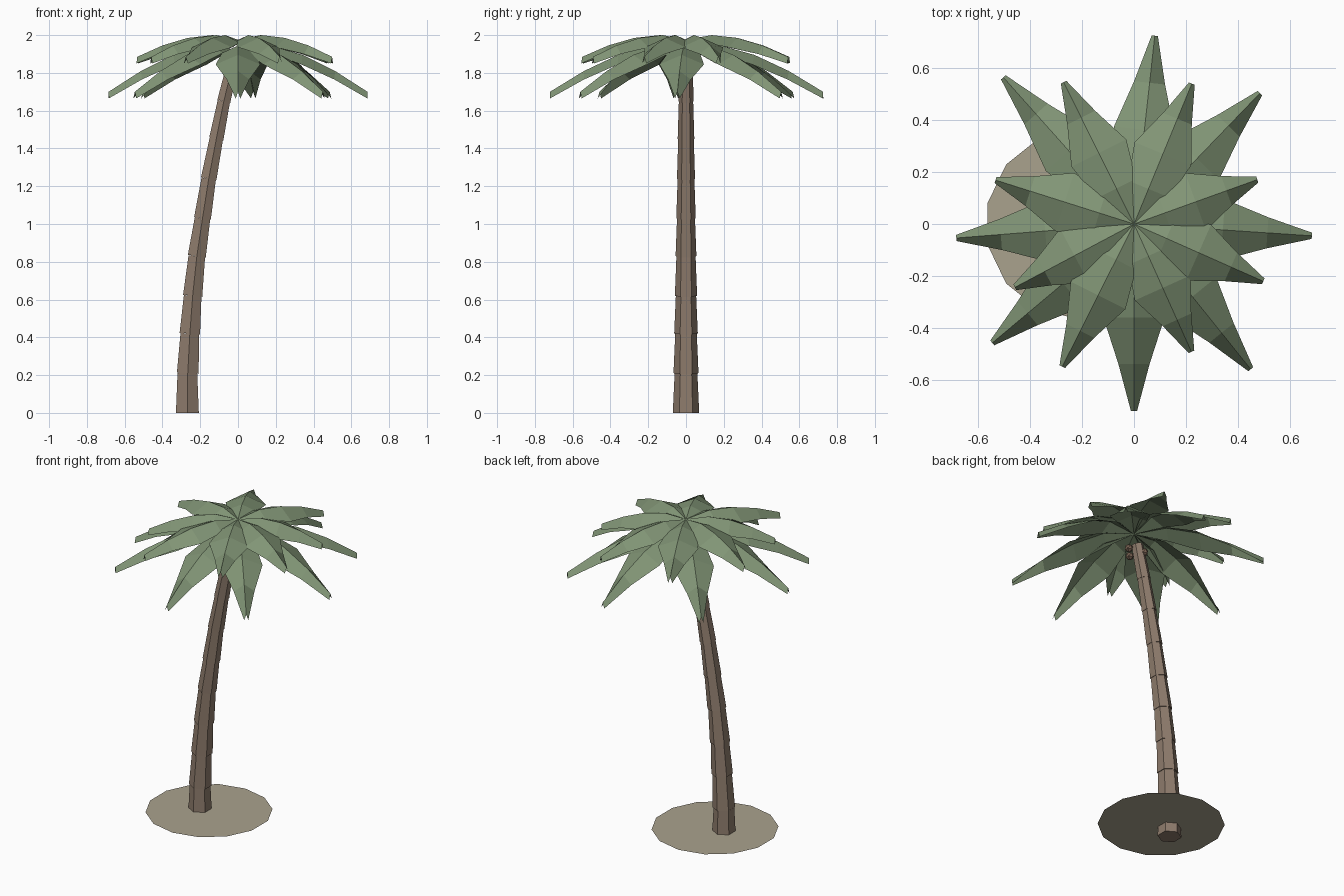
import bpy, bmesh, math
from mathutils import Vector, Matrix

if "Cube" in bpy.data.objects:
    bpy.data.objects.remove(bpy.data.objects["Cube"])


def material(name, color):
    mat = bpy.data.materials.new(name)
    mat.use_nodes = True
    mat.diffuse_color = (*color, 1)
    mat.node_tree.nodes["Principled BSDF"].inputs["Base Color"].default_value = (*color, 1)
    return mat


green = material("leaf green", (0.22, 0.30, 0.18))
brown = material("bark brown", (0.27, 0.20, 0.15))
dark = material("coconut brown", (0.20, 0.13, 0.09))
sand = material("sand", (0.40, 0.36, 0.27))


def finish(name, bm, mat):
    mesh = bpy.data.meshes.new(name)
    bm.to_mesh(mesh)
    bm.free()
    mesh.materials.append(mat)
    obj = bpy.data.objects.new(name, mesh)
    bpy.context.collection.objects.link(obj)
    return obj


# Sand patch, a flat disc just above the foot of the trunk
bm = bmesh.new()
bmesh.ops.create_circle(bm, cap_ends=True, segments=14, radius=0.368,
                        matrix=Matrix.Translation((-0.205, 0, 0.06)) @ Matrix.Rotation(math.pi, 4, "Z"))
finish("sand_patch", bm, sand)

# Trunk of tapered six-sided sections stacked along a bend
path = [(-0.27, 0), (-0.266, 0.21), (-0.255, 0.42), (-0.24, 0.62), (-0.218, 0.83),
        (-0.188, 1.03), (-0.155, 1.24), (-0.115, 1.45), (-0.075, 1.65), (-0.025, 1.86)]
path = [Vector((x, 0, z)) for x, z in path]
bm = bmesh.new()
for i, (low, high) in enumerate(zip(path, path[1:])):
    axis = high - low
    radius = 0.07 - 0.0037 * i
    turn = Vector((0, 0, 1)).rotation_difference(axis) if i else Matrix.Identity(3).to_quaternion()
    place = Matrix.Translation((low + high) / 2) @ turn.to_matrix().to_4x4()
    bmesh.ops.create_cone(bm, cap_ends=True, segments=6, radius1=radius,
                          radius2=radius * 0.86, depth=axis.length, matrix=place)
finish("trunk", bm, brown)


# A folded leaf: a ridge line with an edge hanging down on each side
def leaf(name, angle, length, ridge):
    widths = (0, 0.085, 0.118, 0.06, 0.012)
    drops = (0, 0.04, 0.05, 0.045, 0.035)
    bm = bmesh.new()
    rows = []
    for i, (width, drop, z) in enumerate(zip(widths, drops, ridge)):
        r = length * i / 4
        rows.append([bm.verts.new(p) for p in
                     ((r, width, z - drop), (r, 0, z), (r, -width, z - drop))])
    for a, b in zip(rows, rows[1:]):
        for k in (0, 1):
            bm.faces.new((a[k], a[k + 1], b[k + 1], b[k]))
    bmesh.ops.remove_doubles(bm, verts=bm.verts, dist=0.0001)
    bmesh.ops.recalc_face_normals(bm, faces=bm.faces)
    if sum(f.normal.z for f in bm.faces) < 0:
        bmesh.ops.reverse_faces(bm, faces=bm.faces)
    bm.transform(Matrix.Rotation(math.radians(angle), 4, "Z"))
    finish(name, bm, green)


# Two rings of leaves as angle and length
upper = [(67.6, 0.585), (19.8, 0.505), (-23.9, 0.545), (-65.8, 0.54),
         (243.3, 0.615), (208, 0.52), (162.4, 0.56), (116.4, 0.61)]
lower = [(83.7, 0.73), (46.1, 0.70), (-3.8, 0.687), (-51.2, 0.718),
         (270, 0.72), (220, 0.713), (184.5, 0.687), (131.7, 0.757)]
for angle, length in upper:
    leaf("upper_leaf", angle, length, (1.975, 2.0, 1.985, 1.945, 1.885))
for angle, length in lower:
    leaf("lower_leaf", angle, length, (1.92, 1.945, 1.895, 1.81, 1.70))

# Coconuts clustered under the crown
for spot in ((-0.055, 0.025, 1.81), (0.03, -0.01, 1.82), (-0.01, -0.05, 1.80)):
    bm = bmesh.new()
    bmesh.ops.create_icosphere(bm, subdivisions=1, radius=0.026,
                               matrix=Matrix.Translation(spot))
    finish("coconut", bm, dark)
